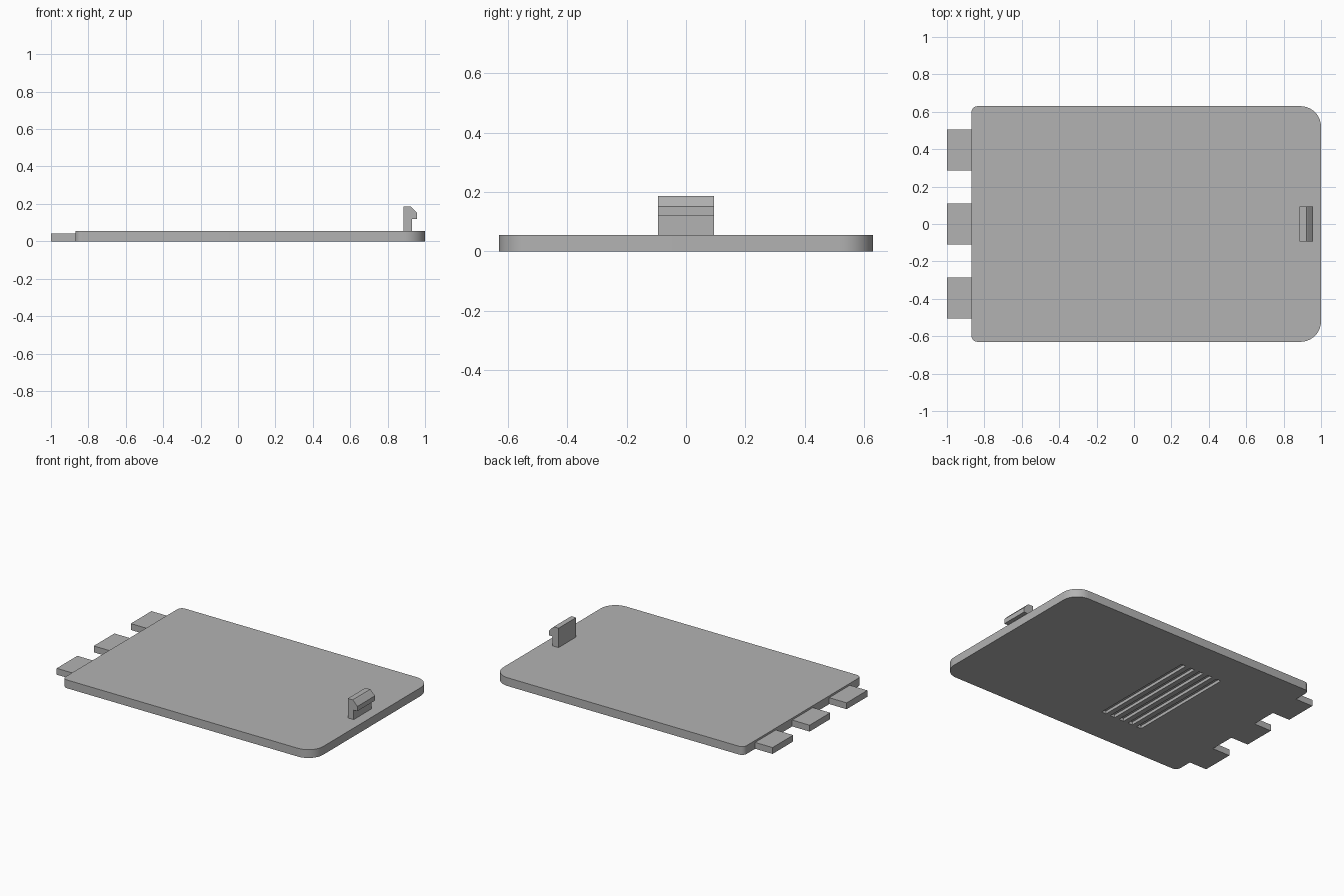
import bpy, bmesh, math

if "Cube" in bpy.data.objects:
    bpy.data.objects.remove(bpy.data.objects["Cube"])

grey = bpy.data.materials.new("plastic grey")
grey.diffuse_color = (0.45, 0.45, 0.45, 1)
grey.use_nodes = True
grey.node_tree.nodes["Principled BSDF"].inputs["Base Color"].default_value = grey.diffuse_color


def prism(name, outline, direction, offset):
    """Extrude a closed outline of 3D points along a direction."""
    bm = bmesh.new()
    face = bm.faces.new([bm.verts.new(p) for p in outline])
    new = bmesh.ops.extrude_face_region(bm, geom=[face])["geom"]
    moved = [v for v in new if isinstance(v, bmesh.types.BMVert)]
    bmesh.ops.translate(bm, verts=moved, vec=[c * offset for c in direction])
    bmesh.ops.recalc_face_normals(bm, faces=bm.faces)
    mesh = bpy.data.meshes.new(name)
    bm.to_mesh(mesh)
    bm.free()
    obj = bpy.data.objects.new(name, mesh)
    bpy.context.collection.objects.link(obj)
    mesh.materials.append(grey)
    return obj


def box(name, x0, x1, y0, y1, z0, z1):
    return prism(name, [(x0, y0, z0), (x1, y0, z0), (x1, y1, z0), (x0, y1, z0)],
                 (0, 0, 1), z1 - z0)


# Cover plate: large radii at the clip end, small radii at the tab end
X0, X1, Y, TOP = -0.87, 1.0, 0.63, 0.056
corners = [(X1, Y, 0.11, 0), (X0, Y, 0.035, 90), (X0, -Y, 0.035, 180), (X1, -Y, 0.11, 270)]
outline = []
for cx, cy, r, start in corners:
    mx = cx - math.copysign(r, cx)
    my = cy - math.copysign(r, cy)
    for i in range(11):
        a = math.radians(start + 9 * i)
        outline.append((mx + r * math.cos(a), my + r * math.sin(a), 0))
plate = prism("cover_plate", outline, (0, 0, 1), TOP)

# Five finger-grip grooves in the underside
for i in range(5):
    x = -0.06 - 0.07 * i
    cutter = box("groove_cutter", x - 0.035, x, -0.38, 0.38, -0.02, 0.02)
    cutter.hide_render = True
    mod = plate.modifiers.new("groove", 'BOOLEAN')
    mod.object = cutter
    mod.operation = 'DIFFERENCE'
    mod.solver = 'EXACT'
    bpy.context.view_layer.objects.active = plate
    bpy.ops.object.modifier_apply(modifier=mod.name)
    bpy.data.objects.remove(cutter)

bpy.ops.object.select_all(action='DESELECT')
plate.select_set(True)
bpy.context.view_layer.objects.active = plate
bpy.ops.object.shade_smooth_by_angle(angle=math.radians(30))

# Three locating tabs
for i, y in enumerate((-0.395, 0, 0.395)):
    box(f"tab_{i + 1}", -1.0, X0 + 0.001, y - 0.11, y + 0.11, 0, 0.043)

# Snap clip with a hooked head
profile = [(0.886, 0.05), (0.93, 0.05), (0.93, 0.12), (0.957, 0.12),
           (0.957, 0.152), (0.93, 0.18), (0.922, 0.187), (0.886, 0.187)]
prism("snap_clip", [(x, -0.094, z) for x, z in profile], (0, 1, 0), 0.188)
